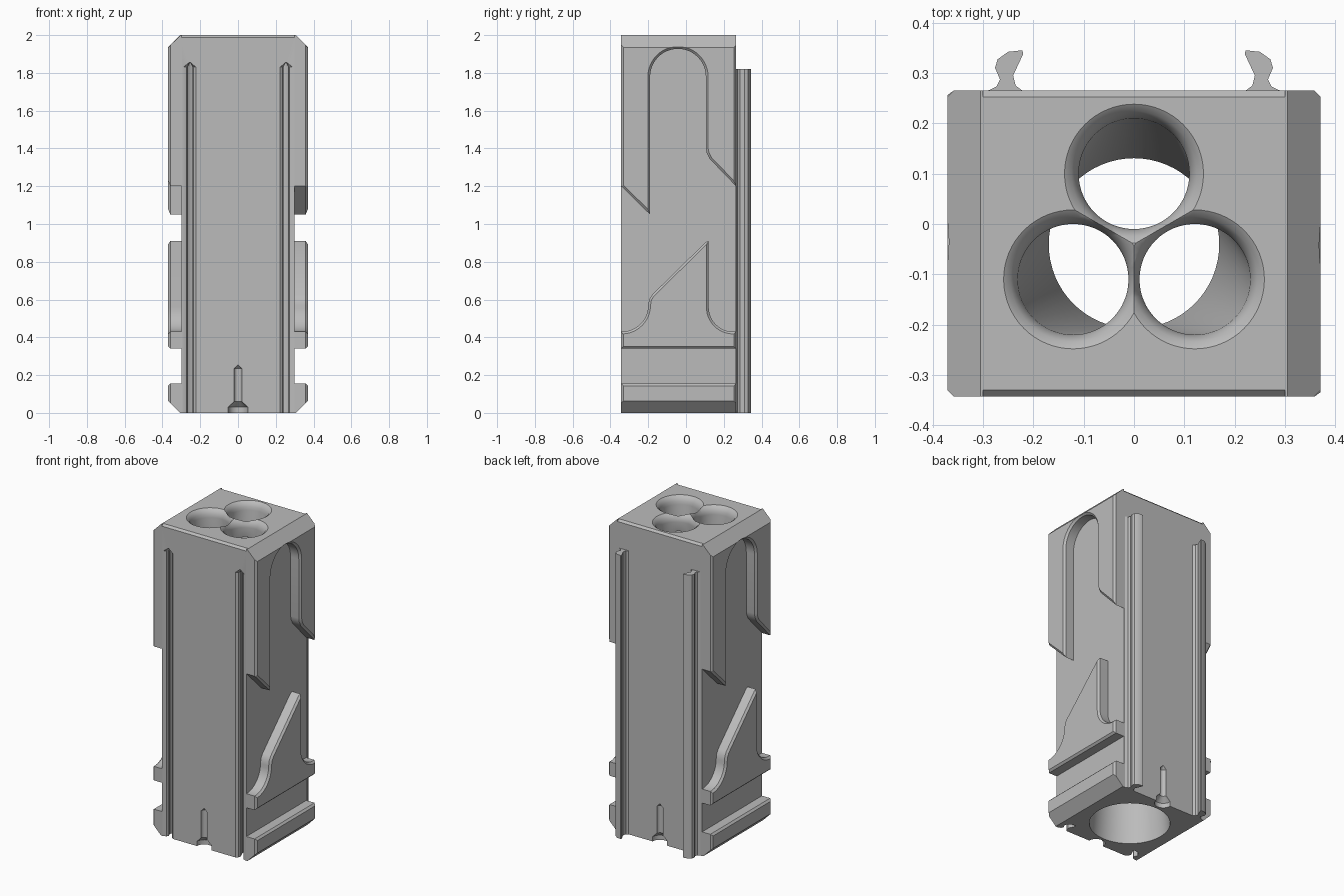
import bpy, bmesh
from math import sin, cos, pi, radians
from mathutils import Vector

if "Cube" in bpy.data.objects:
    bpy.data.objects.remove(bpy.data.objects["Cube"])

FRONT, BACK = -0.343, 0.265
MID = (FRONT + BACK) / 2
CORE, SIDE = 0.30, 0.37      # half widths of the core and of the raised side plates

grey = bpy.data.materials.new("plain_grey")
grey.use_nodes = True
grey.diffuse_color = (0.5, 0.5, 0.5, 1)
grey.node_tree.nodes["Principled BSDF"].inputs["Base Color"].default_value = (0.5, 0.5, 0.5, 1)


def make(name, bm):
    bmesh.ops.recalc_face_normals(bm, faces=bm.faces)
    mesh = bpy.data.meshes.new(name)
    bm.to_mesh(mesh)
    bm.free()
    ob = bpy.data.objects.new(name, mesh)
    bpy.context.collection.objects.link(ob)
    mesh.materials.append(grey)
    return ob


def prism(points, push):
    """Extrude a flat outline; returns the bmesh and its far face."""
    bm = bmesh.new()
    face = bm.faces.new([bm.verts.new(p) for p in points])
    ext = bmesh.ops.extrude_face_region(bm, geom=[face])["geom"]
    bmesh.ops.translate(bm, vec=push, verts=[v for v in ext if isinstance(v, bmesh.types.BMVert)])
    if not face.is_valid:
        return bm, None
    return bm, [f for f in ext if isinstance(f, bmesh.types.BMFace)][0]


def loft(name, rings, n=64):
    """Round solid through rings of (x, y, z, radius)."""
    bm = bmesh.new()
    loops = [[bm.verts.new((x + r * cos(2 * pi * i / n), y + r * sin(2 * pi * i / n), z))
              for i in range(n)] for x, y, z, r in rings]
    for a, b in zip(loops, loops[1:]):
        for i in range(n):
            j = (i + 1) % n
            bm.faces.new((a[i], a[j], b[j], b[i]))
    bm.faces.new(loops[0])
    bm.faces.new(loops[-1])
    return make(name, bm)


def arc(cy, cz, r, start, end, n=12):
    angles = [radians(start + (end - start) * i / n) for i in range(n + 1)]
    return [(cy + r * cos(a), cz + r * sin(a)) for a in angles]


def cut(target, cutter):
    mod = target.modifiers.new("cut", "BOOLEAN")
    mod.operation, mod.solver, mod.object = "DIFFERENCE", "EXACT", cutter
    bpy.context.view_layer.objects.active = target
    bpy.ops.object.modifier_apply(modifier=mod.name)
    bpy.data.objects.remove(cutter)


parts = []

# Core block with small chamfers along the front and back top edges
bm, _ = prism([(-CORE, FRONT, 0), (CORE, FRONT, 0), (CORE, BACK, 0), (-CORE, BACK, 0)], (0, 0, 2))
top_edges = [e for e in bm.edges if all(v.co.z > 1.9 for v in e.verts)
             and abs(e.verts[0].co.y - e.verts[1].co.y) < 0.01]
bmesh.ops.bevel(bm, geom=top_edges, offset=0.013, segments=1, affect="EDGES")
core = make("core_block", bm)
parts.append(core)

# Wide bore from below, and three flared holes leaning in to meet it
cut(core, loft("bore_cutter", [(0, MID, -0.02, 0.235), (0, MID, 0, 0.235), (0, MID, 1.0, 0.17)]))
for x, y in ((0, 0.10), (-0.121, -0.11), (0.121, -0.11)):
    flare = [(2.02, 0.14), (2.0, 0.138), (1.99, 0.124), (1.97, 0.114), (1.95, 0.11)]
    cut(core, loft("hole_cutter", [(x, y, z, r) for z, r in flare] + [(0, MID, 0.98, 0.168)]))

# Hooked rib outline: x and distance out of the back face
HOOK = [(0.29, 0), (0.273, 0.008), (0.266, 0.022), (0.276, 0.045), (0.271, 0.062), (0.25, 0.077),
        (0.222, 0.08), (0.22, 0.073), (0.24, 0.03), (0.235, 0.01), (0.222, 0)]

for side, label in ((1, "left"), (-1, "right")):
    # Ribs on the back
    bm, _ = prism([(side * x, BACK + d, 0) for x, d in HOOK], (0, 0, 1.82))
    parts.append(make(label + "_back_rib", bm))
    # Matching grooves in the front, narrowing to a point at the top
    outline = [(side * HOOK[0][0], FRONT - 0.02, -0.05)]
    outline += [(side * x, FRONT + d, -0.05) for x, d in HOOK]
    outline += [(side * HOOK[-1][0], FRONT - 0.02, -0.05)]
    bm, _ = prism(outline, (0, 0, 1.88))
    top = max(bm.faces, key=lambda f: f.calc_center_median().z)
    tip = [v for v in bmesh.ops.extrude_face_region(bm, geom=[top])["geom"]
           if isinstance(v, bmesh.types.BMVert)]
    bmesh.ops.delete(bm, geom=[top], context="FACES_ONLY")
    for v in tip:
        v.co.z += 0.025
        v.co.x = side * 0.255 + (v.co.x - side * 0.255) * 0.1
    cut(core, make("groove_cutter", bm))

# Small latch recess at the bottom middle of the front and back
for y in (FRONT, BACK):
    latch = [(-0.02, 0.052), (0.03, 0.052), (0.06, 0.021), (0.235, 0.021), (0.255, 0.001)]
    cut(core, loft("latch_cutter", [(0, y, z, r) for z, r in latch], 24))

# Outlines of the raised side plates, as (y, z)
upper = [(FRONT, 2), (FRONT, 1.2), (-0.19, 1.05)]
upper += arc(-0.0425, 1.78, 0.1475, 180, 0, 24)
upper += [(0.105, 1.40), (0.11, 1.375), (0.125, 1.345), (BACK, 1.2), (BACK, 2)]
lower = [(FRONT, 0.34), (BACK, 0.34), (BACK, 0.43)]
lower += arc(0.25, 0.56, 0.13, 270, 180)
lower += [(0.12, 0.91), (0.105, 0.905), (-0.18, 0.625), (-0.195, 0.6)]
lower += arc(-0.34, 0.57, 0.14, 0, -88)
lower += [(FRONT, 0.43)]
foot = [(FRONT, 0), (BACK, 0), (BACK, 0.155), (FRONT, 0.155)]


def side_plate(name, outline):
    bm, outer = prism([(CORE, y, z) for y, z in outline], (SIDE - CORE, 0, 0))
    outer = max(bm.faces, key=lambda f: f.calc_center_median().x)
    bmesh.ops.bevel(bm, geom=list(outer.edges), offset=0.012, segments=1, affect="EDGES")
    # Sloping chamfers at the very top and bottom of the sides
    for point, normal in (((SIDE, 0, 1.935), (1, 0, 1)), ((SIDE, 0, 0.063), (1, 0, -1))):
        bmesh.ops.bisect_plane(bm, geom=bm.verts[:] + bm.edges[:] + bm.faces[:], plane_co=point,
                               plane_no=Vector(normal).normalized(), clear_outer=True)
        bmesh.ops.holes_fill(bm, edges=bm.edges[:], sides=0)
    return make("left_" + name, bm)


# The right side repeats the left one turned half round
for name, outline in (("upper_plate", upper), ("ramp_plate", lower), ("foot_plate", foot)):
    left = side_plate(name, outline)
    right = left.copy()
    right.data = left.data.copy()
    right.name = "right_" + name
    right.rotation_euler.z = pi
    right.location.y = FRONT + BACK
    bpy.context.collection.objects.link(right)
    parts += [left, right]

# Smooth the round surfaces and keep the edges sharp
bpy.ops.object.select_all(action="DESELECT")
for ob in parts:
    ob.select_set(True)
bpy.context.view_layer.objects.active = core
bpy.ops.object.shade_smooth_by_angle(angle=radians(30))
